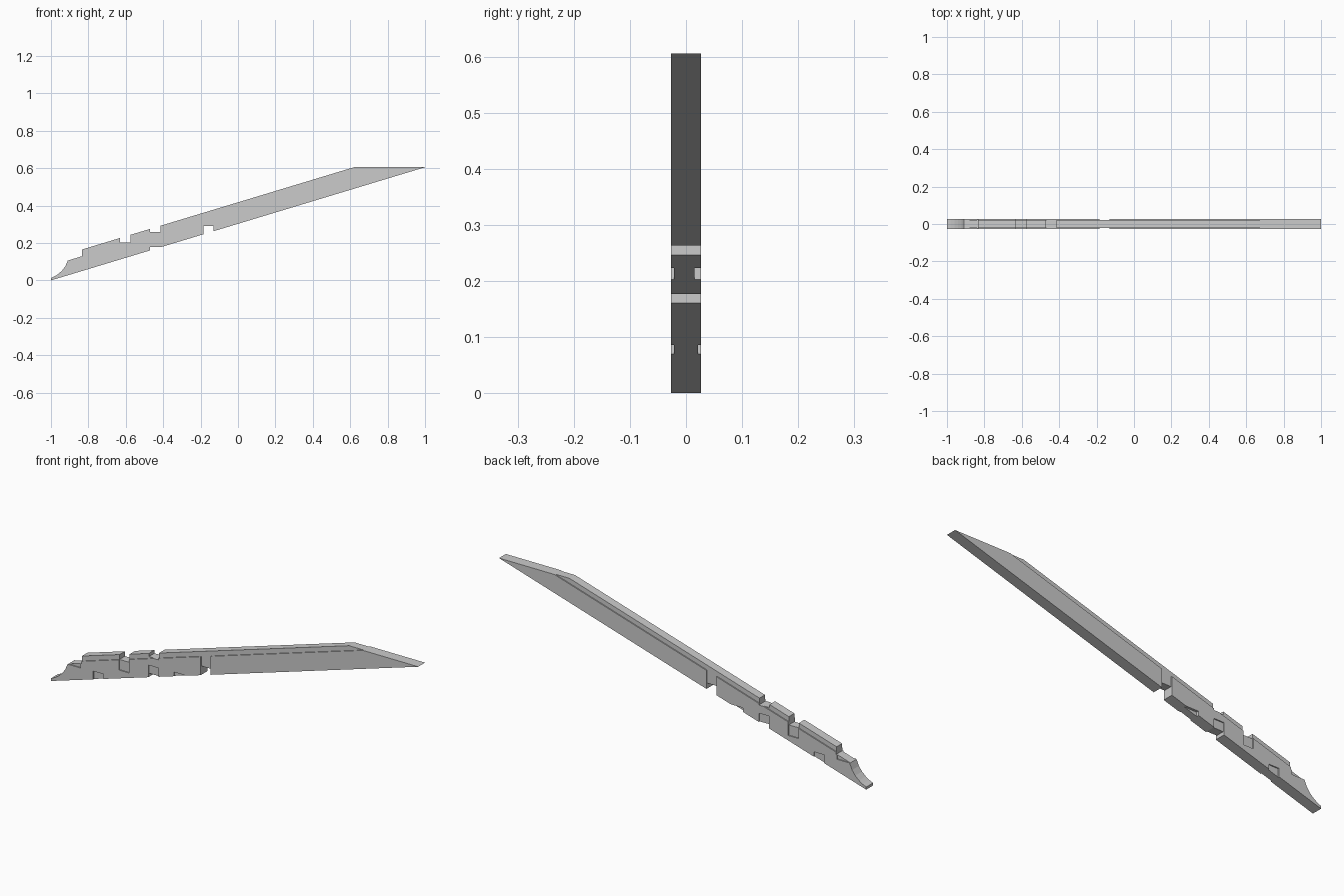
import bpy, bmesh

if "Cube" in bpy.data.objects:
    bpy.data.objects.remove(bpy.data.objects["Cube"])

HALF = 0.0265      # half thickness of the board
CORE = 0.0213      # half thickness left after side housings
S = 0.3025         # roof pitch


def low(x):        # underside line
    return S * (x + 1)


def top(x):        # upper edge line
    return 0.4175 + S * x


def prism(name, pts, y0, y1):
    """Extrude an x-z profile from y0 to y1."""
    bm = bmesh.new()
    f = bm.faces.new([bm.verts.new((x, y0, z)) for x, z in pts])
    r = bmesh.ops.extrude_face_region(bm, geom=[f])
    vs = [g for g in r["geom"] if isinstance(g, bmesh.types.BMVert)]
    bmesh.ops.translate(bm, verts=vs, vec=(0, y1 - y0, 0))
    bmesh.ops.recalc_face_normals(bm, faces=bm.faces)
    me = bpy.data.meshes.new(name)
    bm.to_mesh(me)
    bm.free()
    ob = bpy.data.objects.new(name, me)
    bpy.context.collection.objects.link(ob)
    return ob


# Rafter board: scooped tail, two purlin seats on top, two notches below
tail = [(-1, 0.013), (-0.98, 0.022), (-0.96, 0.035), (-0.94, 0.053),
        (-0.923, 0.076), (-0.91, 0.106)]
upper = [(-0.835, 0.129), (-0.835, top(-0.835)),
         (-0.63, top(-0.63)), (-0.63, 0.203), (-0.575, 0.203), (-0.575, top(-0.575)),
         (-0.47, top(-0.47)), (-0.47, 0.26), (-0.415, 0.26), (-0.415, top(-0.415)),
         (0.62, 0.605), (1, 0.605)]
lower = [(-0.13, low(-0.13)), (-0.13, 0.29), (-0.185, 0.29), (-0.185, low(-0.185)),
         (-0.415, low(-0.415)), (-0.415, 0.178), (-0.47, 0.178), (-0.47, low(-0.47)),
         (-1, 0)]
rafter = prism("rafter", tail + upper + lower, -HALF, HALF)


def box(x0, x1, z0, z1):
    return [(x0, z0), (x1, z0), (x1, z1), (x0, z1)]


def cut(pts, side, depth=CORE):
    """Cut a shallow housing in one side of the rafter."""
    c = prism("housing_cutter", pts, side * depth, side * 0.06)
    c.hide_render = True
    m = rafter.modifiers.new("housing", "BOOLEAN")
    m.operation, m.solver, m.object = "DIFFERENCE", "EXACT", c
    bpy.context.view_layer.objects.active = rafter
    bpy.ops.object.modifier_apply(modifier=m.name)
    bpy.data.objects.remove(c, do_unlink=True)


for side in (-1, 1):
    # rebate along the upper edge
    cut([(-1.1, top(-1.1) - 0.024), (1.1, top(1.1) - 0.024),
         (1.1, 1.0), (-1.1, 0.4)], side)
    # tail shoulder
    cut(box(-1.1, -0.84, 0.107, 0.5), side)
    # side housings
    cut(box(-0.77, -0.715, 0.0, 0.11), side)
    cut(box(-0.63, -0.575, 0.153, 0.4), side)
    cut(box(-0.47, -0.415, 0.1, 0.22), side)
    cut(box(-0.185, -0.13, 0.1, 0.5), side)
    # wedge housing, deeper on the back
    cut(box(-0.33, -0.22, 0.1, 0.223), side, CORE if side < 0 else 0.015)
